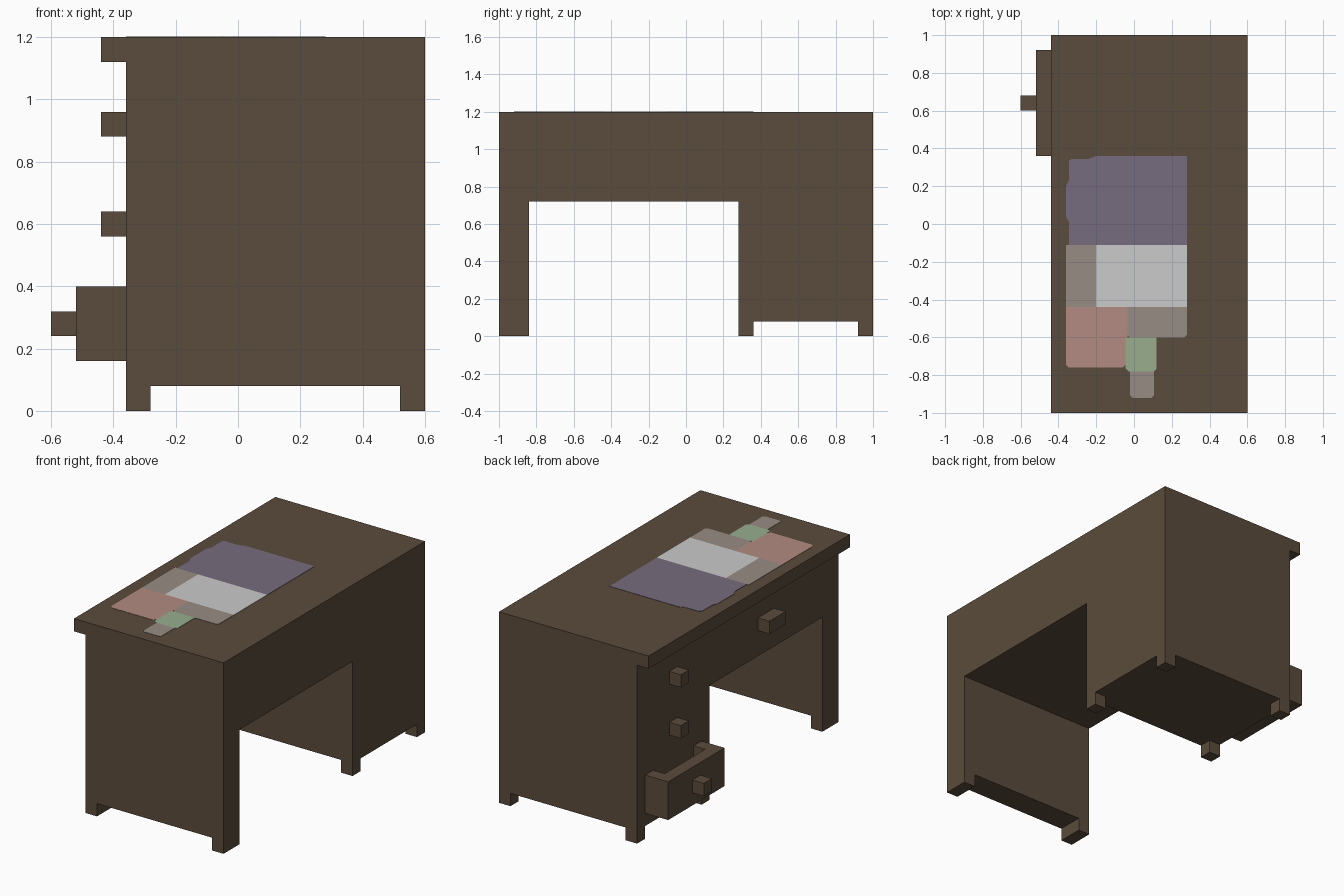
import bpy, bmesh

if "Cube" in bpy.data.objects:
    bpy.data.objects.remove(bpy.data.objects["Cube"])


def material(name, rgb):
    """Flat material from 8-bit sRGB, stored as linear values."""
    lin = [((c / 255 + 0.055) / 1.055) ** 2.4 for c in rgb]
    m = bpy.data.materials.new(name)
    m.diffuse_color = (*lin, 1)
    m.use_nodes = True
    m.node_tree.nodes["Principled BSDF"].inputs["Base Color"].default_value = m.diffuse_color
    return m


WOOD = material("dark_wood", (91, 75, 60))
PURPLE = material("dusty_purple", (119, 108, 126))
WHITE = material("paper_white", (203, 203, 203))
TAUPE = material("taupe", (153, 140, 133))
PINK = material("dusty_pink", (178, 139, 129))
GREEN = material("soft_green", (152, 174, 143))


def prism(name, points, offset, mat):
    """Extrude a closed outline of 3D points along an offset."""
    bm = bmesh.new()
    face = bm.faces.new([bm.verts.new(p) for p in points])
    new = bmesh.ops.extrude_face_region(bm, geom=[face])["geom"]
    verts = [v for v in new if isinstance(v, bmesh.types.BMVert)]
    bmesh.ops.translate(bm, verts=verts, vec=offset)
    bmesh.ops.recalc_face_normals(bm, faces=bm.faces)
    mesh = bpy.data.meshes.new(name)
    bm.to_mesh(mesh)
    bm.free()
    mesh.materials.append(mat)
    ob = bpy.data.objects.new(name, mesh)
    bpy.context.collection.objects.link(ob)
    return ob


def box(name, x, y, z, mat=WOOD):
    pts = [(x[0], y[0], z[0]), (x[1], y[0], z[0]), (x[1], y[1], z[0]), (x[0], y[1], z[0])]
    return prism(name, pts, (0, 0, z[1] - z[0]), mat)


# desk top, overhanging the drawer side
box("desk_top", (-0.44, 0.6), (-1, 1), (1.12, 1.2))

# carcass: side panel, knee hole and drawer pedestal in one profile
profile = [(-1, 0.08), (-0.84, 0.08), (-0.84, 0.72), (0.28, 0.72),
           (0.28, 0.08), (1, 0.08), (1, 1.12), (-1, 1.12)]
prism("carcass", [(-0.36, y, z) for y, z in profile], (0.96, 0, 0), WOOD)

# feet
for x in ((-0.36, -0.28), (0.52, 0.6)):
    for y in ((-1, -0.84), (0.28, 0.36), (0.92, 1)):
        box("foot", x, y, (0, 0.08))

# knobs of the closed drawers
for z in (0.56, 0.88):
    box("drawer_knob", (-0.44, -0.36), (0.6, 0.68), (z, z + 0.08))
box("wide_drawer_knob", (-0.44, -0.36), (-0.36, -0.2), (0.88, 0.96))

# open drawer: U-shaped rim around a hollow, with a floor and knob
rim = [(-0.36, 0.36), (-0.52, 0.36), (-0.52, 0.92), (-0.36, 0.92),
       (-0.36, 0.84), (-0.44, 0.84), (-0.44, 0.44), (-0.36, 0.44)]
prism("open_drawer_rim", [(x, y, 0.16) for x, y in rim], (0, 0, 0.24), WOOD)
box("open_drawer_floor", (-0.44, -0.36), (0.44, 0.84), (0.16, 0.24))
box("open_drawer_knob", (-0.6, -0.52), (0.6, 0.68), (0.24, 0.32))

# papers on the desk top, as thin plates
TOP = 1.2
PAPER = 0.002
purple = [(0.28, -0.11), (0.28, 0.36), (-0.2, 0.36), (-0.24, 0.345), (-0.33, 0.345),
          (-0.345, 0.335), (-0.345, 0.23), (-0.36, 0.2), (-0.36, 0.04),
          (-0.345, 0.01), (-0.345, -0.11)]
prism("purple_paper", [(x, y, TOP) for x, y in purple], (0, 0, PAPER), PURPLE)


def paper(name, x, y, mat, cut=0.0):
    """Rectangular sheet, lower corners optionally clipped."""
    pts = [(x[0], y[1]), (x[0], y[0] + cut), (x[0] + cut, y[0]),
           (x[1] - cut, y[0]), (x[1], y[0] + cut), (x[1], y[1])]
    if not cut:
        pts = [(x[0], y[1]), (x[0], y[0]), (x[1], y[0]), (x[1], y[1])]
    prism(name, [(a, b, TOP) for a, b in pts], (0, 0, PAPER), mat)


paper("white_paper", (-0.2, 0.28), (-0.44, -0.11), WHITE)
paper("taupe_paper_left", (-0.36, -0.2), (-0.44, -0.11), TAUPE)
paper("taupe_paper_right", (-0.035, 0.28), (-0.6, -0.44), TAUPE, 0.012)
paper("pink_paper_upper", (-0.36, -0.035), (-0.6, -0.44), PINK)
paper("pink_paper_lower", (-0.36, -0.045), (-0.76, -0.6), PINK, 0.015)
paper("green_paper", (-0.045, 0.12), (-0.78, -0.6), GREEN, 0.015)
paper("taupe_tab", (-0.02, 0.105), (-0.92, -0.78), TAUPE, 0.012)
